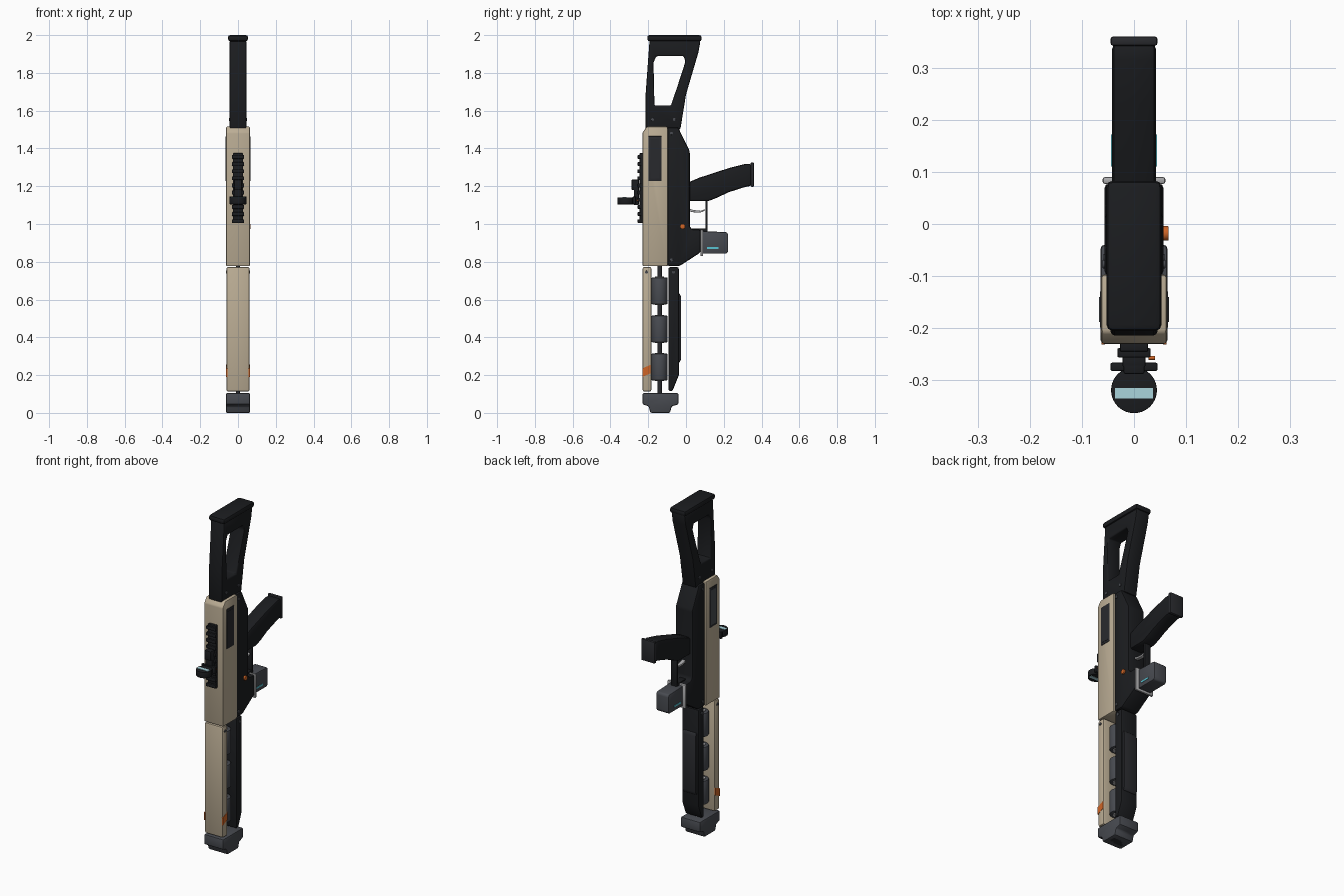
import bpy, bmesh, math
from mathutils import Matrix, Vector

if "Cube" in bpy.data.objects:
    bpy.data.objects.remove(bpy.data.objects["Cube"])


def material(name, r, g, b):
    m = bpy.data.materials.new(name)
    m.diffuse_color = (r, g, b, 1)
    m.use_nodes = True
    m.node_tree.nodes["Principled BSDF"].inputs["Base Color"].default_value = m.diffuse_color
    return m


TAN = material("tan_shell", 0.50, 0.42, 0.30)
BLACK = material("black_polymer", 0.011, 0.012, 0.014)
DARK = material("dark_metal", 0.022, 0.023, 0.027)
GREY = material("grey_metal", 0.065, 0.070, 0.082)
LIGHT = material("light_metal", 0.42, 0.42, 0.43)
ORANGE = material("orange_accent", 0.62, 0.13, 0.02)
CYAN = material("cyan_light", 0.10, 0.55, 0.65)
GLASS = material("sight_glass", 0.40, 0.66, 0.72)


def finish(bm, name, mat, bevel=0.0, segments=2):
    """Bevel the sharp edges, make the object and shade it."""
    bmesh.ops.recalc_face_normals(bm, faces=bm.faces)
    if bevel:
        sharp = [e for e in bm.edges if e.calc_face_angle(0) > math.radians(25)]
        bmesh.ops.bevel(bm, geom=sharp, offset=bevel, segments=segments,
                        profile=0.5, affect='EDGES', clamp_overlap=True)
    mesh = bpy.data.meshes.new(name)
    bm.to_mesh(mesh)
    bm.free()
    mesh.materials.append(mat)
    ob = bpy.data.objects.new(name, mesh)
    bpy.context.collection.objects.link(ob)
    bpy.ops.object.select_all(action='DESELECT')
    ob.select_set(True)
    bpy.context.view_layer.objects.active = ob
    bpy.ops.object.shade_smooth_by_angle(angle=math.radians(35))
    return ob


def profile(name, pts, x0, x1, mat, bevel=0.0, hole=None, segments=2):
    """Extrude a side outline of (y, z) points across x; hole has equal point count."""
    bm = bmesh.new()
    outer = [bm.verts.new((x0, y, z)) for y, z in pts]
    if hole:
        inner = [bm.verts.new((x0, y, z)) for y, z in hole]
        n = len(pts)
        faces = [bm.faces.new((outer[i], outer[(i + 1) % n], inner[(i + 1) % n], inner[i]))
                 for i in range(n)]
    else:
        faces = [bm.faces.new(outer)]
    res = bmesh.ops.extrude_face_region(bm, geom=faces)
    moved = [v for v in res["geom"] if isinstance(v, bmesh.types.BMVert)]
    bmesh.ops.translate(bm, verts=moved, vec=(x1 - x0, 0, 0))
    return finish(bm, name, mat, bevel, segments)


def box(name, x, y, z, mat, bevel=0.0):
    """Box from (min, max) ranges."""
    pts = [(y[0], z[0]), (y[1], z[0]), (y[1], z[1]), (y[0], z[1])]
    return profile(name, pts, x[0], x[1], mat, bevel)


def cylinder(name, centre, radius, length, axis, mat, bevel=0.0, sides=32):
    bm = bmesh.new()
    rot = Vector((0, 0, 1)).rotation_difference(Vector(axis)).to_matrix().to_4x4()
    bmesh.ops.create_cone(bm, cap_ends=True, segments=sides, radius1=radius, radius2=radius,
                          depth=length, matrix=Matrix.Translation(centre) @ rot)
    return finish(bm, name, mat, bevel)


# Stock frame with its opening, and butt pad
profile("stock_frame",
        [(-.193, 1.972), (.077, 1.972), (.066, 1.91), (0, 1.685), (-.03, 1.50), (-.214, 1.50), (-.214, 1.685)],
        -.045, .045, BLACK, .008,
        hole=[(-.158, 1.888), (-.013, 1.89), (-.003, 1.86), (-.045, 1.73), (-.08, 1.627), (-.167, 1.627), (-.172, 1.855)])
box("butt_pad", (-.053, .053), (-.205, .083), (1.967, 2.0), BLACK, .012)

# Tan upper shell and black lower receiver
profile("upper_shell", [(-.23, .777), (-.097, .777), (-.097, 1.515), (-.208, 1.515), (-.23, 1.485)],
        -.063, .063, TAN, .006)
profile("receiver",
        [(-.099, .777), (-.035, .777), (.078, .85), (.078, .97), (.035, .97), (.02, .985),
         (.02, 1.385), (-.042, 1.512), (-.099, 1.512)], -.057, .057, BLACK, .010)

# Side windows in the shell
for s, side in ((1, "right"), (-1, "left")):
    xs = sorted((s * .06, s * .0655))
    box("window_frame_" + side, xs, (-.199, -.129), (1.228, 1.465), DARK, .002)
    xs = sorted((s * .065, s * .067))
    box("window_panel_" + side, xs, (-.188, -.140), (1.242, 1.451), GREY if s < 0 else DARK)

# Pistol grip and its end cap
profile("grip",
        [(.0, 1.215), (.07, 1.245), (.23, 1.297), (.315, 1.318), (.348, 1.318), (.348, 1.203),
         (.31, 1.195), (.222, 1.167), (.167, 1.14), (.12, 1.122), (.0, 1.122)],
        -.042, .042, BLACK, .012)
box("grip_cap", (-.045, .045), (.342, .360), (1.197, 1.325), DARK, .005)

# Trigger and guard
box("guard_post", (-.02, .02), (.103, .115), (.965, 1.135), BLACK, .003)
box("guard_foot", (-.02, .02), (.02, .115), (.960, .976), BLACK, .003)
profile("trigger", [(.01, 1.083), (.04, 1.074), (.075, 1.07), (.1, 1.078), (.1, 1.07), (.075, 1.06), (.04, 1.062), (.01, 1.068)],
        -.011, .011, LIGHT, .002)

# Power cell with light collar and glowing strips
box("cell_collar", (-.060, .060), (.077, .090), (.83, .97), LIGHT, .004)
profile("power_cell", [(.085, .843), (.215, .843), (.223, .855), (.223, .947), (.215, .957), (.085, .962)],
        -.042, .042, GREY, .006)
for s, side in ((1, "right"), (-1, "left")):
    box("cell_strip_" + side, sorted((s * .040, s * .044)), (.11, .172), (.867, .877), CYAN)

# Fore-end rails and grip pad
box("tan_rail", (-.061, .061), (-.23, -.183), (.113, .773), TAN, .010)
profile("black_rail", [(-.093, .115), (-.072, .115), (-.038, .20), (-.038, .772), (-.093, .772)],
        -.056, .056, BLACK, .010)
profile("rail_pad", [(-.06, .265), (-.034, .265), (-.026, .285), (-.026, .615), (-.034, .633), (-.06, .633)],
        -.045, .045, DARK, .005)
for s, side in ((1, "right"), (-1, "left")):
    profile("stripe_" + side, [(-.2315, .19), (-.187, .21), (-.187, .255), (-.2315, .235)],
            *sorted((s * .056, s * .0625)), ORANGE)

# Barrel, three coils with light end rings, and muzzle block
cylinder("barrel", (0, -.139, .43), .011, .74, (0, 0, 1), DARK)
for i in range(3):
    z = .646 - i * .2015
    cylinder(f"coil_{i + 1}", (0, -.14, z), .043, .142, (0, 0, 1), GREY, .006, 40)
    for e in (-1, 1):
        cylinder(f"coil_ring_{i + 1}_{'top' if e > 0 else 'bottom'}", (0, -.14, z + e * .071), .024, .008, (0, 0, 1), LIGHT)
profile("muzzle", [(-.23, .105), (-.23, .045), (-.198, .035), (-.188, 0), (-.085, 0), (-.076, .035), (-.04, .045), (-.04, .105)],
        -.064, .064, GREY, .007)
box("muzzle_slot", (-.045, .045), (-.16, -.115), (0, .006), DARK)

# Accessory rail with teeth
box("sight_rail", (-.027, .027), (-.245, -.225), (1.005, 1.375), BLACK, .003)
for i in range(10):
    z = 1.015 + i * .0378
    box(f"rail_tooth_{i + 1}", (-.032, .032), (-.256, -.238), (z - .010, z + .010), BLACK, .003)

# Sight: mount, clamp, round hood and glass
box("sight_mount", (-.022, .022), (-.275, -.25), (1.10, 1.235), BLACK, .003)
box("sight_block", (-.020, .020), (-.288, -.255), (1.18, 1.235), BLACK, .004)
box("sight_clamp", (-.045, .045), (-.282, -.266), (1.105, 1.145), BLACK, .003)
cylinder("sight_hood", (0, -.319, 1.122), .044, .036, (0, 0, 1), BLACK, .002, 40)
box("sight_glass", (-.036, .036), (-.335, -.315), (1.102, 1.142), GLASS)
cylinder("sight_knob", (.034, -.257, 1.125), .004, .012, (1, 0, 0), ORANGE, 0, 12)

# Safety button on the right
cylinder("safety_button", (.060, -.018, .987), .014, .013, (1, 0, 0), ORANGE, .002, 24)

# Screws on both sides: (y, z, surface x)
screws = [(-.077, 1.48, .057), (-.077, .81, .057), (-.177, 1.553, .045),
          (-.062, 1.553, .045), (-.209, .745, .061), (-.066, .745, .056)]
for i, (y, z, x) in enumerate(screws):
    for s, side in ((1, "right"), (-1, "left")):
        cylinder(f"screw_{i + 1}_{side}", (s * x, y, z), .008, .007, (1, 0, 0), GREY, .001, 16)
